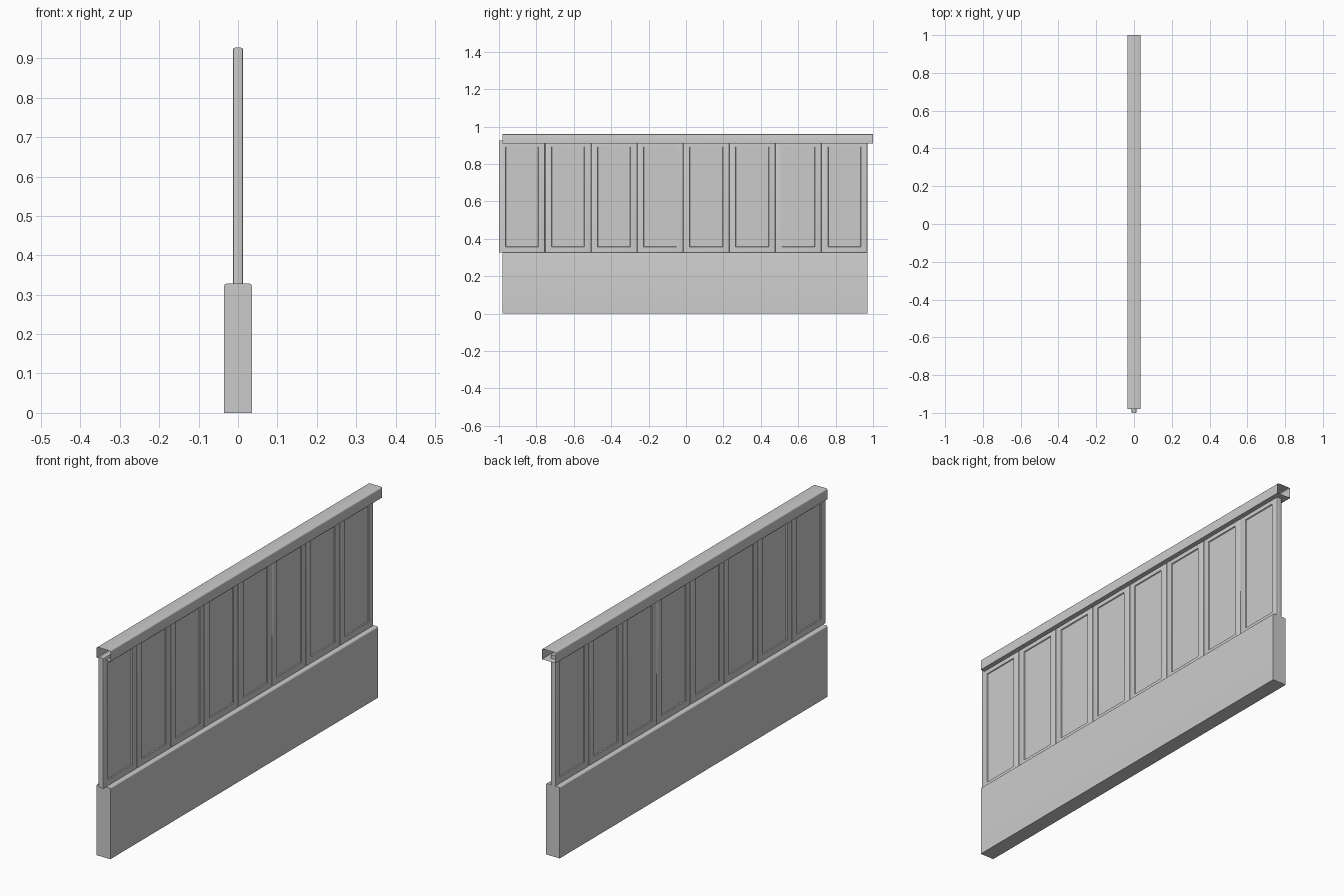
import bpy, bmesh, math
from mathutils import Matrix

if "Cube" in bpy.data.objects:
    bpy.data.objects.remove(bpy.data.objects["Cube"])


def finish(bm, name, angle=50):
    bmesh.ops.recalc_face_normals(bm, faces=bm.faces)
    mesh = bpy.data.meshes.new(name)
    bm.to_mesh(mesh)
    bm.free()
    for p in mesh.polygons:
        p.use_smooth = True
    mesh.set_sharp_from_angle(angle=math.radians(angle))
    obj = bpy.data.objects.new(name, mesh)
    bpy.context.collection.objects.link(obj)
    return obj


def rounded_profile(half, z0, z1, r, steps=3):
    """Rectangle in x/z with rounded top corners."""
    right = [(half, z0)]
    for i in range(steps + 1):
        a = math.pi / 2 * i / steps
        right.append((half - r + r * math.cos(a), z1 - r + r * math.sin(a)))
    return right + [(-x, z) for x, z in reversed(right)]


def extrude_y(name, profile, y0, y1, capped):
    bm = bmesh.new()
    a, b = [[bm.verts.new((x, y, z)) for x, z in profile] for y in (y0, y1)]
    n = len(profile)
    for i in range(n):
        j = (i + 1) % n
        bm.faces.new((a[i], a[j], b[j], b[i]))
    if capped:
        bm.faces.new(a)
        bm.faces.new(b)
    return finish(bm, name)


def panel(name, y0, y1, z0, z1, half):
    bm = bmesh.new()
    size = Matrix.Diagonal((half * 2, y1 - y0, z1 - z0, 1))
    place = Matrix.Translation((0, (y0 + y1) / 2, (z0 + z1) / 2))
    bmesh.ops.create_cube(bm, size=1, matrix=place @ size)
    # round the upright and top edges of both broad faces
    edges = [e for e in bm.edges
             if abs(e.verts[0].co.x - e.verts[1].co.x) < 1e-5
             and max(v.co.z for v in e.verts) > z1 - 1e-4]
    bmesh.ops.bevel(bm, geom=edges, offset=0.005, segments=2,
                    profile=0.5, affect='EDGES')
    bm.normal_update()
    broad = [f for f in bm.faces if abs(f.normal.x) > 0.99 and f.calc_area() > 0.05]
    # recessed field with a sloped step, on both sides
    bmesh.ops.inset_individual(bm, faces=broad, thickness=0.042, depth=0)
    bmesh.ops.inset_individual(bm, faces=broad, thickness=0.003, depth=-0.004)
    return finish(bm, name, 40)


# solid base wall
extrude_y("base_wall", rounded_profile(0.035, 0, 0.328, 0.006), -0.98, 0.97, True)

# eight upright boards
count, start, pitch = 8, -1.0, 1.97 / 8
for i in range(count):
    y = start + i * pitch
    panel(f"panel_{i + 1}", y, y + pitch, 0.327, 0.927, 0.013)

# hollow top rail, open at both ends
extrude_y("top_rail", rounded_profile(0.035, 0.911, 0.96, 0.006), -0.98, 1.0, False)
